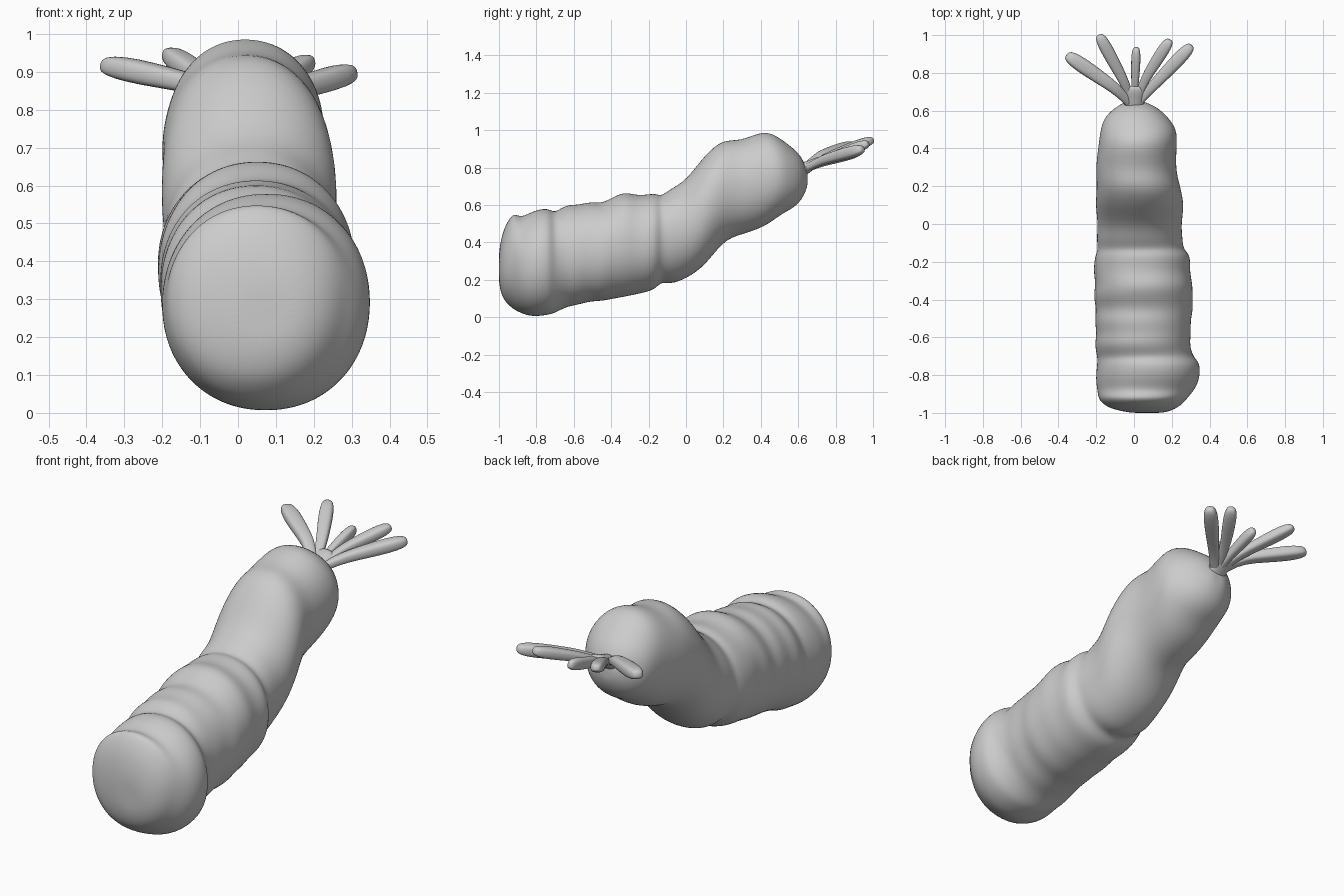
import bpy, bmesh, math
from mathutils import Vector

if "Cube" in bpy.data.objects:
    bpy.data.objects.remove(bpy.data.objects["Cube"])

def loft(name, rings, subdiv):
    """Skin a list of point rings, close both ends, smooth."""
    bm = bmesh.new()
    vs = [[bm.verts.new(p) for p in r] for r in rings]
    n = len(rings[0])
    for a, b in zip(vs, vs[1:]):
        for i in range(n):
            j = (i + 1) % n
            bm.faces.new((a[i], a[j], b[j], b[i]))
    for r, ring in ((vs[0], rings[0]), (vs[-1], rings[-1])):
        c = bm.verts.new(sum((Vector(p) for p in ring), Vector()) / n)
        for i in range(n):
            bm.faces.new((r[i], r[(i + 1) % n], c))
    bmesh.ops.recalc_face_normals(bm, faces=bm.faces[:])
    me = bpy.data.meshes.new(name)
    bm.to_mesh(me)
    bm.free()
    me.shade_smooth()
    ob = bpy.data.objects.new(name, me)
    bpy.context.collection.objects.link(ob)
    ob.modifiers.new("smooth", 'SUBSURF').levels = subdiv
    ob.modifiers["smooth"].render_levels = subdiv
    return ob

def oval(n, power):
    """Unit superellipse."""
    out = []
    for i in range(n):
        a = 2 * math.pi * i / n
        c, s = math.cos(a), math.sin(a)
        out.append((math.copysign(abs(c) ** (2 / power), c),
                    math.copysign(abs(s) ** (2 / power), s)))
    return out

# Root body sections: y, left, right, bottom, top
sections = [
    (-1.0, -.02, .16, .17, .36), (-.98, -.12, .22, .10, .46),
    (-.95, -.17, .26, .065, .52), (-.92, -.19, .285, .04, .56),
    (-.88, -.195, .32, .02, .532), (-.82, -.205, .35, .0, .57),
    (-.735, -.195, .352, .012, .588), (-.705, -.195, .315, .02, .555),
    (-.64, -.21, .295, .055, .605), (-.58, -.198, .303, .065, .60),
    (-.51, -.21, .30, .085, .62), (-.45, -.2, .315, .085, .608),
    (-.38, -.217, .31, .10, .65), (-.32, -.203, .312, .11, .672),
    (-.25, -.217, .295, .125, .648), (-.165, -.207, .302, .145, .667),
    (-.135, -.19, .262, .19, .645), (-.08, -.2, .258, .175, .69),
    (.0, -.19, .25, .205, .73), (.1, -.207, .268, .27, .87),
    (.2, -.195, .245, .41, .955), (.29, -.205, .22, .44, .94),
    (.42, -.188, .228, .48, 1.005), (.5, -.178, .228, .545, .96),
    (.56, -.16, .185, .575, .915), (.61, -.11, .135, .615, .87),
    (.64, -.06, .075, .67, .81), (.65, -.03, .04, .71, .77),
]
unit = oval(32, 2.1)
loft("root_body", [[((l + r) / 2 + c * (r - l) / 2, y, (b + t) / 2 + s * (t - b) / 2)
                    for c, s in unit] for y, l, r, b, t in sections], 2)

def leaf(name, mid, tip, width, thick):
    """Stalk widening from the crown to a blunt tip."""
    p0, p1, p2 = Vector((0, .62, .785)), Vector(mid), Vector(tip)
    path = [p0, p0.lerp(p1, .5), p1, p1.lerp(p2, .35), p1.lerp(p2, .7), p1.lerp(p2, .93), p2]
    scale = [.7, .6, .75, .9, 1, .85, .45]
    d = (p2 - p0).normalized()
    side = d.cross(Vector((0, 0, 1))).normalized()
    up = side.cross(d)
    shape = oval(12, 3)
    loft(name, [[p + side * c * width * k + up * s * thick * k for c, s in shape]
                for p, k in zip(path, scale)], 1)

# Fan of leaves at the crown
leaf("leaf_far_left", (-.10, .72, .865), (-.355, .895, .92), .042, .034)
leaf("leaf_left", (-.055, .76, .86), (-.185, 1.0, .95), .036, .03)
leaf("leaf_middle", (.005, .73, .83), (.012, .935, .89), .026, .032)
leaf("leaf_right", (.06, .77, .855), (.19, .975, .93), .034, .03)
leaf("leaf_far_right", (.10, .73, .84), (.305, .945, .90), .038, .034)

# Crown stem joining the leaves to the body
ring = oval(16, 2)
loft("crown_stem", [[(c * w, y, z + s * h) for c, s in ring] for y, z, w, h in
                    ((.6, .775, .06, .05), (.65, .80, .05, .035),
                     (.69, .825, .06, .03), (.73, .84, .05, .022))], 1)
